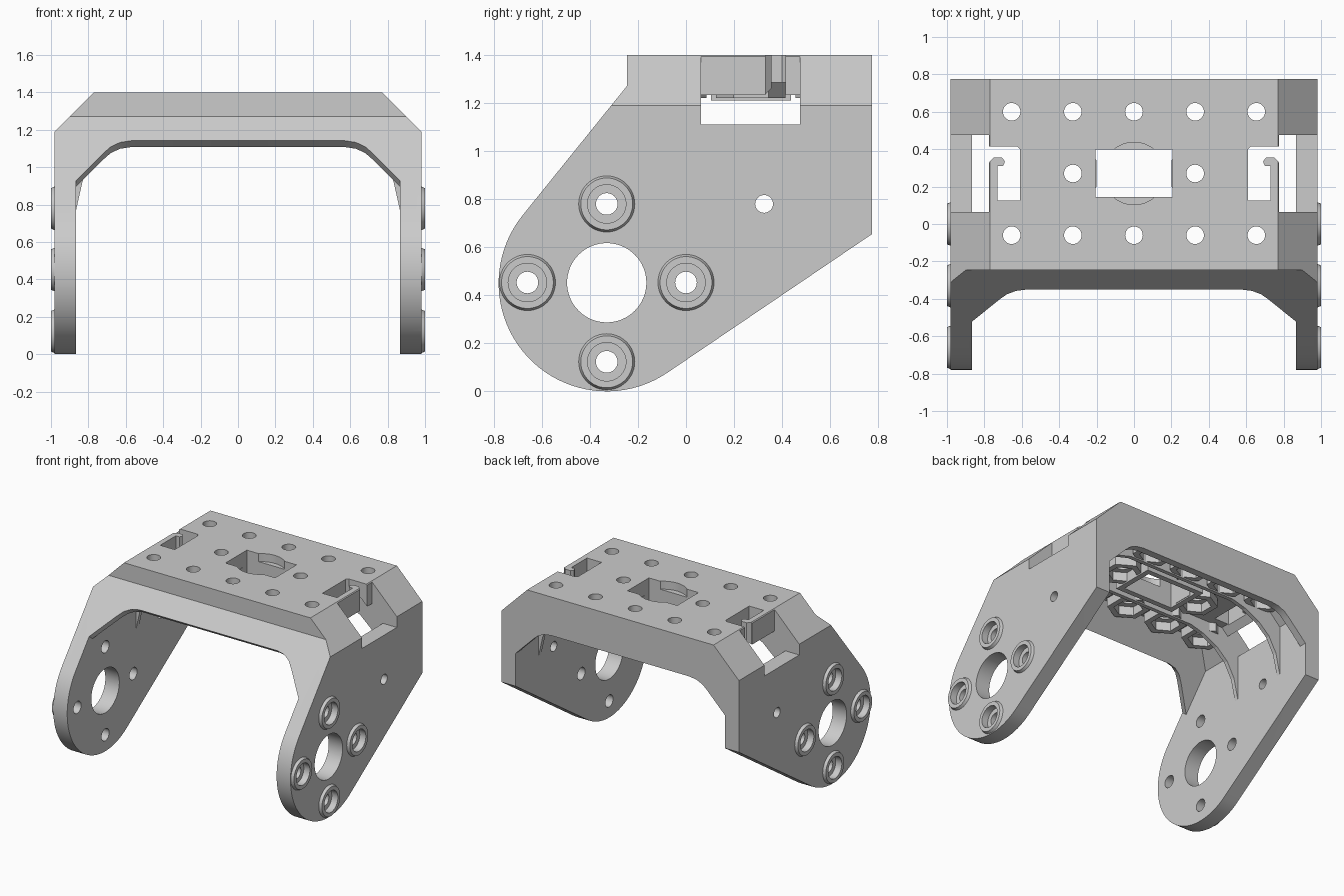
import bpy, bmesh
from math import cos, sin, radians, pi
from mathutils import Vector

if "Cube" in bpy.data.objects:
    bpy.data.objects.remove(bpy.data.objects["Cube"])


def loft(name, ring_a, ring_b):
    """Closed solid between two matching loops of 3D points."""
    bm = bmesh.new()
    a = [bm.verts.new(p) for p in ring_a]
    b = [bm.verts.new(p) for p in ring_b]
    n = len(a)
    bm.faces.new(a)
    bm.faces.new(b[::-1])
    for i in range(n):
        bm.faces.new((a[i], b[i], b[(i + 1) % n], a[(i + 1) % n]))
    bmesh.ops.recalc_face_normals(bm, faces=bm.faces)
    me = bpy.data.meshes.new(name)
    bm.to_mesh(me)
    bm.free()
    ob = bpy.data.objects.new(name, me)
    bpy.context.collection.objects.link(ob)
    return ob


def place(p, axis, t):
    u, v = p
    return {'x': (t, u, v), 'y': (u, t, v), 'z': (u, v, t)}[axis]


def prism(name, pts, axis, a, b):
    return loft(name, [place(p, axis, a) for p in pts], [place(p, axis, b) for p in pts])


def circle(c, r, n=48, start=0.0):
    return [(c[0] + r * cos(start + 2 * pi * i / n), c[1] + r * sin(start + 2 * pi * i / n))
            for i in range(n)]


def rect(u0, u1, v0, v1):
    return [(u0, v0), (u1, v0), (u1, v1), (u0, v1)]


def mirrored(pts):
    return pts + [(-u, v) for u, v in reversed(pts)]


def boolean(ob, tool, op='DIFFERENCE'):
    m = ob.modifiers.new(op.lower(), 'BOOLEAN')
    m.operation, m.solver, m.object = op, 'EXACT', tool
    bpy.context.view_layer.update()
    bpy.context.view_layer.objects.active = ob
    bpy.ops.object.modifier_apply(modifier=m.name)
    bpy.data.objects.remove(tool)


# Bracket body: side profile trimmed by the chamfered front profile
pivot, R = (-0.33, 0.45), 0.45
arc = [(pivot[0] + R * cos(radians(141.1 + 163 * i / 40)),
        pivot[1] + R * sin(radians(141.1 + 163 * i / 40))) for i in range(41)]
side = arc + [(0.775, 0.655), (0.775, 1.4), (-0.245, 1.4), (-0.245, 1.272)]
body = prism("bracket_body", side, 'x', -0.98, 0.98)
boolean(body, prism("trim", mirrored([(0.98, -0.2), (0.98, 1.19), (0.66, 1.51)]), 'y', -1.2, 1.2),
        'INTERSECT')

# Hollow inside, leaving thin front and back walls
cavity = prism("cavity", mirrored([(0.865, -0.4), (0.865, 1.145), (0.725, 1.285)]), 'y', -1.5, 1.5)
boolean(cavity, prism("limit", [(-1.633, -0.5), (0.015, 1.5), (0.72, 1.5), (0.72, -0.5)],
                      'x', -1.1, 1.1), 'INTERSECT')
boolean(body, cavity)

# Arched openings in the sloping front wall and the upright back wall
arch = mirrored([(0.865, -0.5), (0.865, 0.93), (0.72, 1.075), (0.68, 1.11), (0.63, 1.133), (0.57, 1.142)])
d = Vector((0, 0.777, -0.629))
slope = [Vector((x, -0.245 + (z - 1.272) / 1.236, z)) for x, z in arch]
boolean(body, loft("front_arch", [p - d * 0.5 for p in slope], [p + d * 0.1 for p in slope]))
boolean(body, prism("back_arch", [(x, z - 0.03) for x, z in arch], 'y', 0.65, 0.9))

# Corner windows and hook-shaped cable slots
hook = [(0.61, 0.125), (0.73, 0.125), (0.73, 0.31), (0.70, 0.31), (0.69, 0.333), (0.705, 0.355),
        (0.75, 0.355), (0.774, 0.33), (0.79, 0.33), (0.79, 0.415), (0.625, 0.415), (0.61, 0.43)]
hook[-2:] = [(0.625, 0.415), (0.61, 0.40)]
for s in (1, -1):
    boolean(body, prism("window", [(s * x, y) for x, y in rect(0.776, 1.1, 0.063, 0.475)], 'z', 1.11, 1.6))
    boolean(body, prism("slot", [(s * x, y) for x, y in hook], 'z', 1.16, 1.6))

# Centre opening with shallow round recess
boolean(body, prism("recess", circle((0, 0.27), 0.167), 'z', 1.34, 1.5))
boolean(body, prism("opening", rect(-0.205, 0.205, 0.145, 0.397), 'z', 1.1, 1.5))

# Screw holes in the top plate
mounts = [(x * 0.327, y) for y in (-0.06, 0.27, 0.6) for x in (-2, -1, 0, 1, 2)
          if y != 0.27 or abs(x) == 1]
for c in mounts:
    boolean(body, prism("screw_hole", circle(c, 0.047, 32), 'z', 1.1, 1.5))

# Side plates: raised bosses, stepped screw holes, pivot hole and small hole
bosses = [(-0.33, 0.78), (-0.66, 0.453), (0.0, 0.453), (-0.33, 0.123)]
for s in (1, -1):
    for c in bosses:
        boolean(body, loft("boss", [place(p, 'x', s * 0.975) for p in circle(c, 0.119)],
                           [place(p, 'x', s * 1.0) for p in circle(c, 0.108)]), 'UNION')
        boolean(body, prism("counterbore", circle(c, 0.08), 'x', s * 0.95, s * 1.1))
        boolean(body, prism("bolt_hole", circle(c, 0.045, 32), 'x', s * 0.8, s * 1.1))
    boolean(body, prism("pivot_hole", circle((-0.33, 0.452), 0.165, 64), 'x', s * 0.8, s * 1.1))
    boolean(body, prism("small_hole", circle((0.325, 0.78), 0.037, 32), 'x', s * 0.8, s * 1.1))

# Hexagonal nut pockets under the top plate
for i, c in enumerate(mounts):
    cell = prism("nut_pocket_%d" % i, circle(c, 0.145, 6, pi / 2), 'z', 1.22, 1.29)
    boolean(cell, prism("nut_hole", circle(c, 0.1, 6, pi / 2), 'z', 1.1, 1.4))

# Frame round the centre opening
frame = prism("opening_frame", rect(-0.245, 0.245, 0.105, 0.437), 'z', 1.21, 1.29)
boolean(frame, prism("frame_hole", rect(-0.205, 0.205, 0.145, 0.397), 'z', 1.1, 1.4))

# Curved cross ribs running down to the side plates
rib = mirrored([(0.45, 1.21), (0.56, 1.18), (0.68, 1.12), (0.77, 1.04), (0.83, 0.93), (0.866, 0.77),
                (0.87, 1.147), (0.727, 1.29)])
for name, y in (("front_rib", 0.033), ("back_rib", 0.475)):
    prism(name, rib, 'y', y, y + 0.03)

# Short ribs joining the nut pockets to the walls
for x in (-0.327, 0, 0.327):
    prism("rear_tie", rect(x - 0.012, x + 0.012, 0.735, 0.77), 'z', 1.22, 1.29)
    prism("front_tie", rect(x - 0.012, x + 0.012, -0.235, -0.19), 'z', 1.24, 1.29)

# Smooth the round holes, keep edges sharp
bpy.ops.object.select_all(action='DESELECT')
body.select_set(True)
bpy.context.view_layer.objects.active = body
bpy.ops.object.shade_smooth_by_angle(angle=radians(25))
